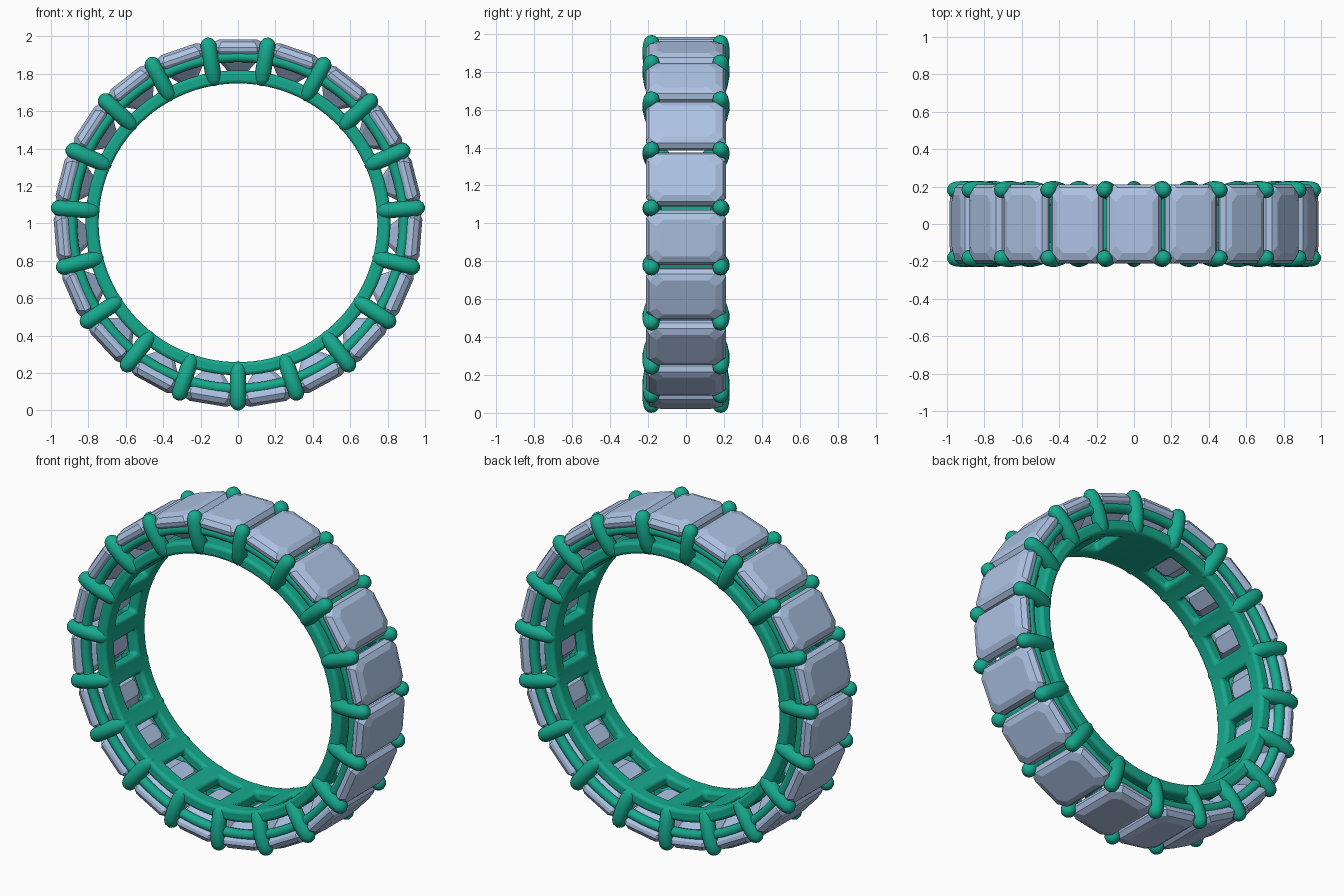
import bpy, bmesh, math
from mathutils import Matrix, Vector

if "Cube" in bpy.data.objects:
    bpy.data.objects.remove(bpy.data.objects["Cube"])

N = 19                       # stones around the ring
STEP = 2 * math.pi / N
CZ = 1.003                   # ring centre height


def material(name, color):
    m = bpy.data.materials.new(name)
    m.diffuse_color = color
    m.use_nodes = True
    m.node_tree.nodes["Principled BSDF"].inputs["Base Color"].default_value = m.diffuse_color
    return m


METAL = material("green_metal", (0.008, 0.40, 0.27, 1))
GEM = material("pale_blue_gem", (0.42, 0.55, 0.78, 1))


def finish(bm, name, mat, smooth=True):
    bmesh.ops.recalc_face_normals(bm, faces=bm.faces)
    me = bpy.data.meshes.new(name)
    bm.to_mesh(me)
    bm.free()
    ob = bpy.data.objects.new(name, me)
    ob.location.z = CZ
    bpy.context.collection.objects.link(ob)
    me.materials.append(mat)
    if smooth:
        bpy.ops.object.select_all(action='DESELECT')
        bpy.context.view_layer.objects.active = ob
        ob.select_set(True)
        bpy.ops.object.shade_smooth_by_angle(angle=math.radians(40))
    return ob


def polar(r, y, a):
    """Angle measured from the top of the ring."""
    return Vector((r * math.sin(a), y, r * math.cos(a)))


def skin(bm, rings, closed=False):
    """Bridge equal-sized vertex rings, capping the ends when open."""
    n = len(rings[0])
    pairs = list(zip(rings, rings[1:] + rings[:1])) if closed else list(zip(rings, rings[1:]))
    for a, b in pairs:
        for i in range(n):
            j = (i + 1) % n
            bm.faces.new((a[i], a[j], b[j], b[i]))
    if not closed:
        bm.faces.new(rings[0][::-1])
        bm.faces.new(rings[-1])


# Inner band with a window under every stone, solid plate under the top one
bm = bmesh.new()
cuts = [-0.5, -0.43, -0.29, -0.15, 0, 0.15, 0.29, 0.43]
angles = [(k + c) * STEP for k in range(N) for c in cuts]
ys = [-0.19, -0.1, 0.1, 0.19]
inner, outer = 0.745, 0.815
grid = [[bm.verts.new(polar(inner, y, a)) for y in ys] for a in angles]
for i in range(len(angles)):
    j = (i + 1) % len(angles)
    for c in range(3):
        window = c == 1 and 2 <= i % 8 <= 5 and i // 8 != 0
        if not window:
            bm.faces.new((grid[i][c], grid[j][c], grid[j][c + 1], grid[i][c + 1]))
ext = bmesh.ops.extrude_face_region(bm, geom=bm.faces[:], use_keep_orig=True)
for v in ext["geom"]:
    if isinstance(v, bmesh.types.BMVert):
        v.co.x *= outer / inner
        v.co.z *= outer / inner
band = finish(bm, "inner_band", METAL)
bev = band.modifiers.new("soft_edges", 'BEVEL')
bev.width = 0.018
bev.segments = 3
bev.limit_method = 'ANGLE'
bev.angle_limit = math.radians(40)

# Round gallery rails, one on each side
for side, name in ((-1, "front_rail"), (1, "back_rail")):
    bm = bmesh.new()
    rings = []
    for i in range(114):
        a = i * 2 * math.pi / 114
        rings.append([bm.verts.new(polar(0.888 + 0.029 * math.cos(t), side * 0.172 + 0.029 * math.sin(t), a))
                      for t in (k * math.pi / 6 for k in range(12))])
    skin(bm, rings, closed=True)
    finish(bm, name, METAL)

# Bowed prongs with rounded tips: (radius from centre, y)
path = [Vector(p) for p in ((0.785, 0.165), (0.83, 0.178), (0.88, 0.186), (0.925, 0.187), (0.96, 0.182))]
PR = 0.043


def prong_sections():
    d0 = (path[1] - path[0]).normalized()
    d1 = (path[-1] - path[-2]).normalized()
    caps = [math.radians(d) for d in (12, 35, 60)]
    out = [(path[0] - d0 * PR * math.cos(t), d0, PR * math.sin(t)) for t in caps]
    for i, p in enumerate(path):
        d = (path[min(i + 1, len(path) - 1)] - path[max(i - 1, 0)]).normalized()
        out.append((p, d, PR))
    out += [(path[-1] + d1 * PR * math.cos(t), d1, PR * math.sin(t)) for t in reversed(caps)]
    return out


for side, name in ((-1, "front_prongs"), (1, "back_prongs")):
    bm = bmesh.new()
    for k in range(N):
        rot = Matrix.Rotation((k + 0.5) * STEP, 3, 'Y')
        rings = []
        for p, d, rad in prong_sections():
            ring = []
            for s in range(16):
                t = s * math.pi / 8
                u, w = rad * math.cos(t), rad * math.sin(t)
                co = Vector((u, side * (p.y + w * d.x), p.x - w * d.y))
                ring.append(bm.verts.new(rot @ co))
            rings.append(ring)
        skin(bm, rings)
    finish(bm, name, METAL)

# Emerald-cut stones: (radius from centre, half width, half length, corner cut)
levels = [(0.80, 0.045, 0.09, 0.018), (0.86, 0.098, 0.155, 0.03), (0.918, 0.143, 0.208, 0.042),
          (0.938, 0.146, 0.212, 0.044), (0.966, 0.130, 0.195, 0.042), (0.981, 0.098, 0.155, 0.036)]
bm = bmesh.new()
for k in range(N):
    rot = Matrix.Rotation(k * STEP, 3, 'Y')
    rings = []
    for r, w, l, c in levels:
        outline = [(w, l - c), (w - c, l), (c - w, l), (-w, l - c),
                   (-w, c - l), (c - w, -l), (w - c, -l), (w, c - l)]
        rings.append([bm.verts.new(rot @ Vector((x, y, r))) for x, y in outline])
    skin(bm, rings)
finish(bm, "stones", GEM, smooth=False)
